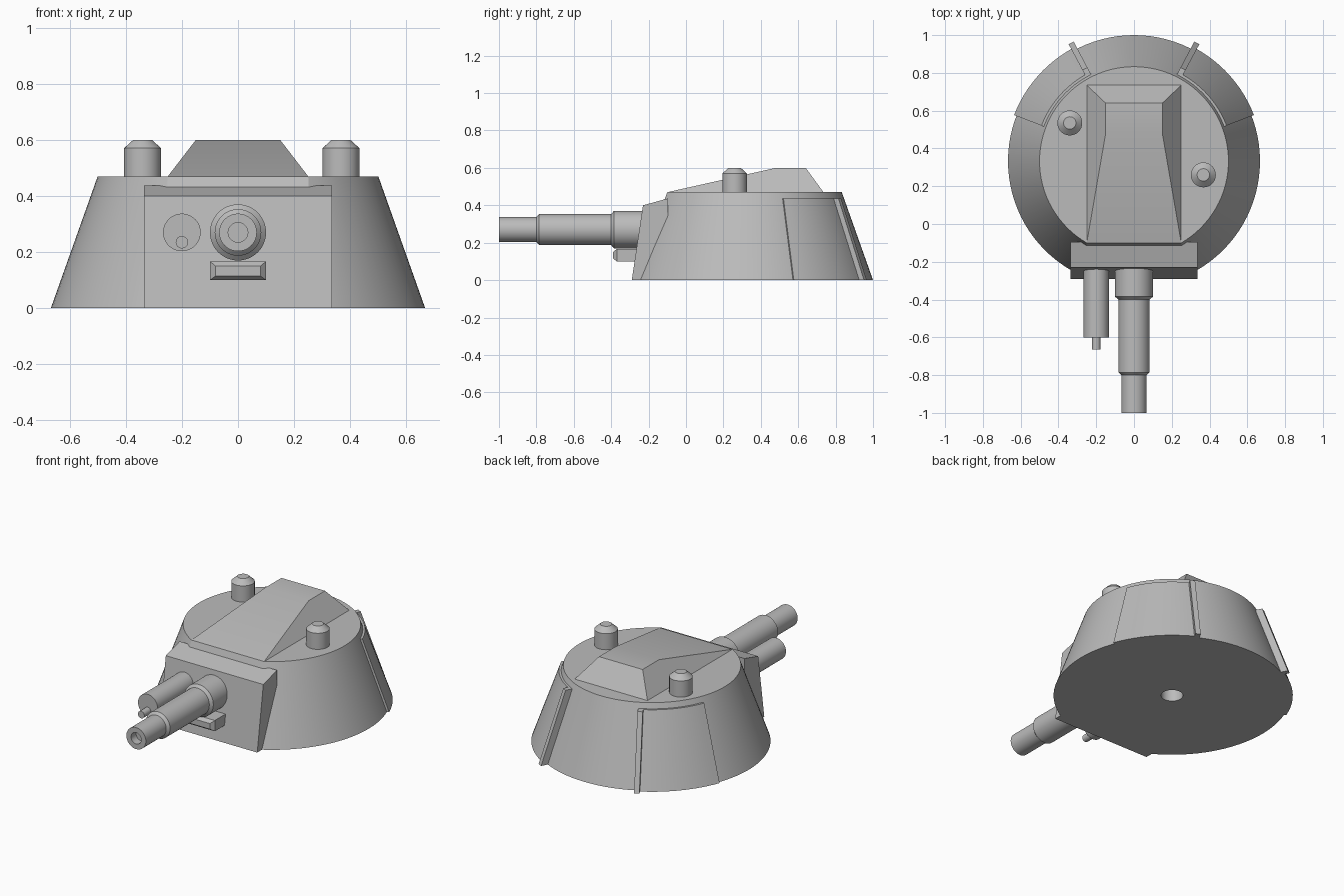
import bpy, bmesh
from math import cos, sin, pi, radians
from mathutils import Matrix, Vector

if "Cube" in bpy.data.objects:
    bpy.data.objects.remove(bpy.data.objects["Cube"], do_unlink=True)

grey = bpy.data.materials.new("armour_grey")
grey.use_nodes = True
grey.diffuse_color = (0.5, 0.5, 0.5, 1)
grey.node_tree.nodes["Principled BSDF"].inputs["Base Color"].default_value = (0.5, 0.5, 0.5, 1)

CENTRE_Y = 0.333
BASE_R, ROOF_R, ROOF_Z = 0.667, 0.5, 0.47
CENTRE = Matrix.Translation((0, CENTRE_Y, 0))


def loft(name, rings, matrix=Matrix(), cut=None, mirror=False):
    """Join equal-sized rings of points into a closed, capped solid."""
    bm = bmesh.new()
    loops = [[bm.verts.new(matrix @ Vector(p)) for p in ring] for ring in rings]
    n = len(loops[0])
    for a, b in zip(loops, loops[1:]):
        for i in range(n):
            j = (i + 1) % n
            bm.faces.new((a[i], a[j], b[j], b[i]))
    bm.faces.new(loops[0])
    bm.faces.new(loops[-1])
    if cut:
        bmesh.ops.bisect_plane(bm, geom=bm.verts[:] + bm.edges[:] + bm.faces[:],
                               plane_co=cut[0], plane_no=cut[1], clear_outer=True)
        bmesh.ops.holes_fill(bm, edges=[e for e in bm.edges if e.is_boundary], sides=0)
    bmesh.ops.recalc_face_normals(bm, faces=bm.faces[:])
    mesh = bpy.data.meshes.new(name)
    bm.to_mesh(mesh)
    bm.free()
    mesh.materials.append(grey)
    obj = bpy.data.objects.new(name, mesh)
    bpy.context.collection.objects.link(obj)
    bpy.ops.object.select_all(action='DESELECT')
    bpy.context.view_layer.objects.active = obj
    obj.select_set(True)
    bpy.ops.object.shade_smooth_by_angle(angle=radians(25))
    if mirror:
        obj.modifiers.new("mirror", 'MIRROR').use_mirror_merge = False
    return obj


def lathe(name, profile, matrix, steps=48, cut=None):
    """Revolve (radius, height) points about z."""
    rings = [[(r * cos(2 * pi * i / steps), r * sin(2 * pi * i / steps), h)
              for i in range(steps)] for r, h in profile]
    return loft(name, rings, matrix, cut)


def prism(name, profile, half_width, matrix=Matrix(), mirror=False):
    """Extrude (y, z) points across x."""
    rings = [[(x, y, z) for y, z in profile] for x in (-half_width, half_width)]
    return loft(name, rings, matrix, mirror=mirror)


def rect(x, y0, y1, z):
    return [(-x, y0, z), (x, y0, z), (x, y1, z), (-x, y1, z)]


def wall_r(z):
    return BASE_R + (ROOF_R - BASE_R) * z / ROOF_Z


def wall_strip(inner, outer, top):
    """Radial section of a strip lying on the sloped wall."""
    return [(wall_r(0) + inner, 0), (wall_r(0) + outer, 0),
            (wall_r(top) + outer, top), (wall_r(top) + inner, top)]


# Conical body with a pivot socket below and a flat cut at the front
lathe("turret_body", [(0.062, 0.1), (0.062, 0), (BASE_R, 0), (ROOF_R, ROOF_Z)],
      CENTRE, 96, cut=((0, -0.1, ROOF_Z), (0, -0.04, 0.015)))

# Front armour plate
prism("front_plate", [(-0.29, 0), (-0.23, 0.4), (-0.095, 0.437), (-0.095, 0)], 0.335)

# Raised roof hump
loft("roof_hump", [rect(0.25, -0.1, 0.735, ROOF_Z), rect(0.15, 0.48, 0.64, 0.6)])

# Periscopes
for name, x, y in (("right_periscope", -0.34, 0.535), ("left_periscope", 0.367, 0.26)):
    lathe(name, [(0.066, 0), (0.066, 0.1), (0.033, 0.13)],
          Matrix.Translation((x, y, ROOF_Z)), 32)


# Guns point forward, so height in their profiles is distance along -y
def forward(x, z):
    return Matrix.Translation((x, 0, z)) @ Matrix.Rotation(pi / 2, 4, 'X')


lathe("main_gun", [(0.1, 0.2), (0.1, 0.385), (0.083, 0.4), (0.083, 0.785), (0.067, 0.8),
                   (0.067, 1), (0.035, 1), (0.035, 0.95)], forward(0, 0.27))
lathe("side_gun_sleeve", [(0.067, 0.2), (0.067, 0.6)], forward(-0.2, 0.27))
lathe("side_gun_muzzle", [(0.022, 0.58), (0.022, 0.665)], forward(-0.2, 0.235), 24)

# Bevelled block under the main gun
loft("lower_block", [[(-x, y, lo), (x, y, lo), (x, y, hi), (-x, y, hi)]
                     for x, y, lo, hi in ((0.1, -0.2, 0.1, 0.167), (0.1, -0.37, 0.1, 0.167),
                                          (0.08, -0.39, 0.115, 0.15))])

# Rear wall panels and the ribs along their rear edges
PANEL_TOP = 0.437
section = wall_strip(-0.02, 0.013, PANEL_TOP)
angles = [radians(118 + 41 * i / 12) for i in range(13)]
loft("rear_panels", [[(r * cos(a), r * sin(a), z) for r, z in section] for a in angles],
     CENTRE, mirror=True)
prism("rear_ribs", wall_strip(-0.02, 0.042, PANEL_TOP), 0.015,
      CENTRE @ Matrix.Rotation(radians(28), 4, 'Z'), mirror=True)
